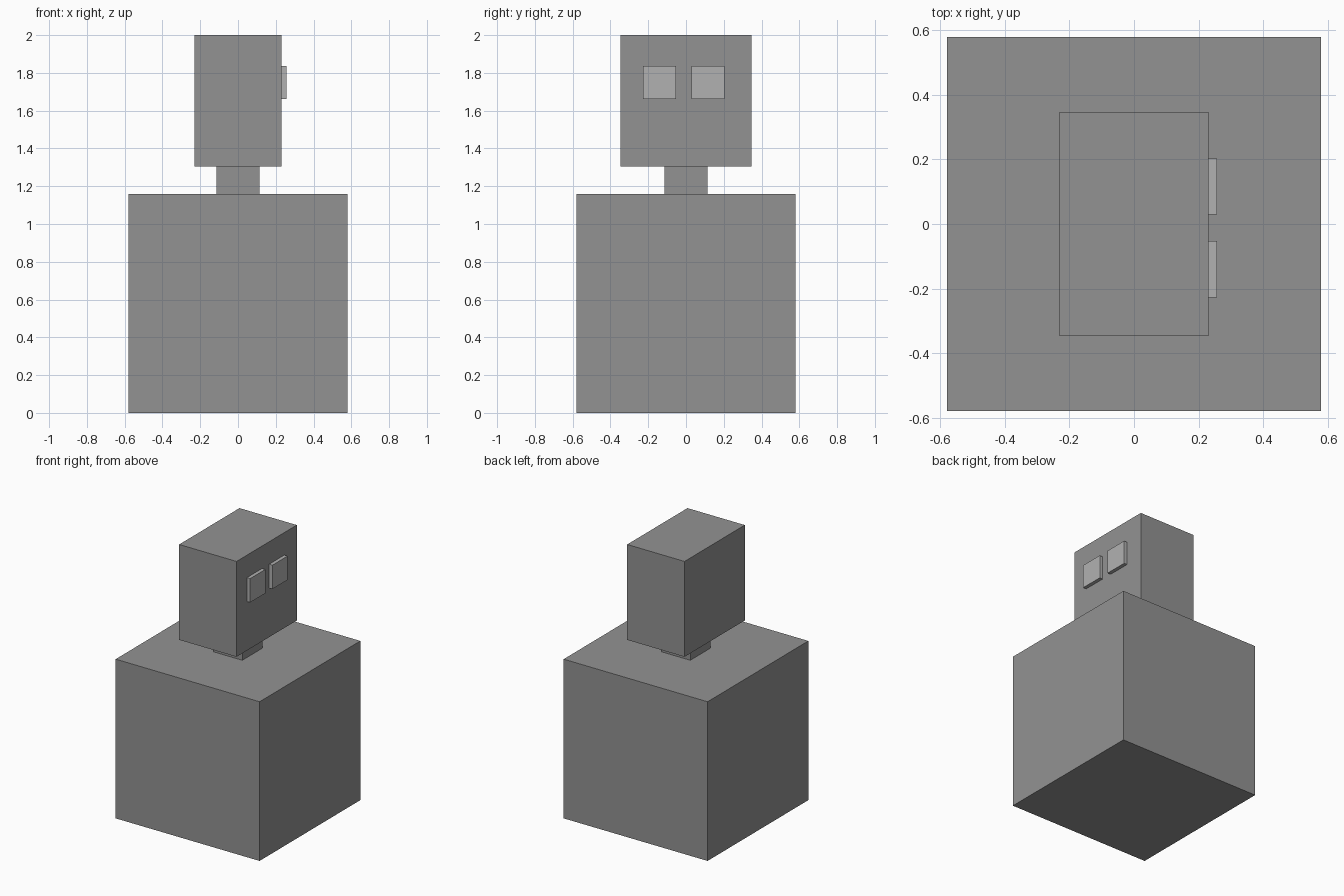
import bpy

if "Cube" in bpy.data.objects:
    bpy.data.objects.remove(bpy.data.objects["Cube"])


def grey(name, value):
    mat = bpy.data.materials.new(name)
    mat.diffuse_color = (value, value, value, 1)
    mat.use_nodes = True
    mat.node_tree.nodes["Principled BSDF"].inputs["Base Color"].default_value = mat.diffuse_color
    return mat


def box(name, lo, hi, mat):
    centre = [(a + b) / 2 for a, b in zip(lo, hi)]
    bpy.ops.mesh.primitive_cube_add(size=1, location=centre)
    obj = bpy.context.object
    obj.name = name
    obj.scale = [b - a for a, b in zip(lo, hi)]
    bpy.ops.object.transform_apply(location=False, rotation=False, scale=True)
    obj.data.materials.append(mat)
    return obj


dark = grey("dark_grey", 0.29)
light = grey("light_grey", 0.44)

# Body, neck and head stacked on one axis
box("body", (-0.58, -0.58, 0), (0.58, 0.58, 1.16), dark)
box("neck", (-0.115, -0.115, 1.16), (0.115, 0.115, 1.305), dark)
box("head", (-0.231, -0.347, 1.305), (0.231, 0.347, 2), dark)

# Two raised square eyes on the +x face, slightly off centre
for name, y in (("left_eye", 0.116), ("right_eye", -0.14)):
    box(name, (0.231, y - 0.087, 1.662), (0.257, y + 0.087, 1.836), light)
